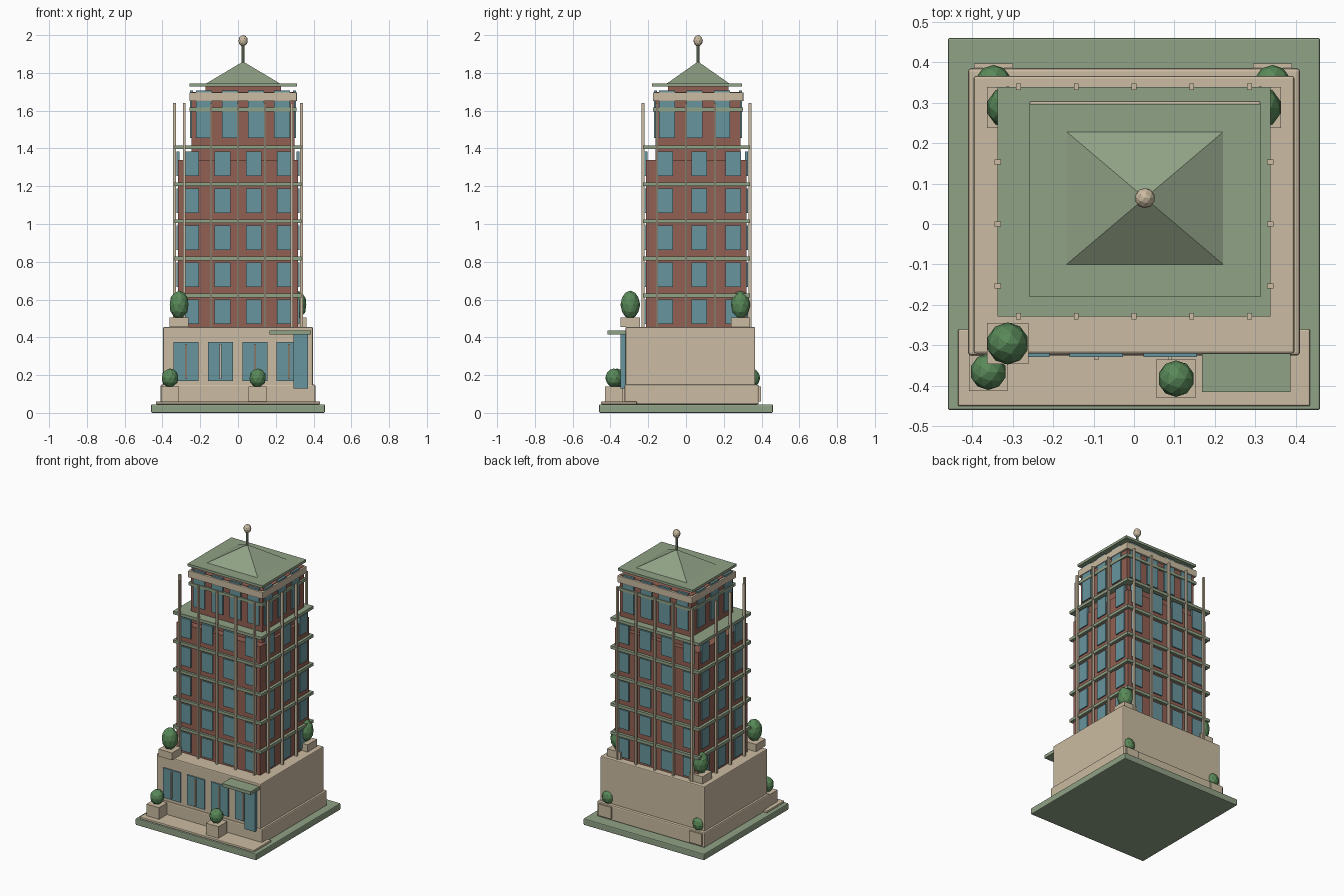
import bpy, bmesh, math
from mathutils import Matrix

cube = bpy.data.objects.get("Cube")
if cube:
    bpy.data.objects.remove(cube, do_unlink=True)


def material(name, rgb):
    m = bpy.data.materials.new(name)
    m.use_nodes = True
    m.diffuse_color = (*rgb, 1)
    m.node_tree.nodes["Principled BSDF"].inputs["Base Color"].default_value = (*rgb, 1)
    return m


GREEN = material("sage green", (0.28, 0.36, 0.24))
STONE = material("warm stone", (0.60, 0.50, 0.36))
BRICK = material("red brick", (0.29, 0.115, 0.085))
GLASS = material("blue glass", (0.14, 0.30, 0.34))
LEAF = material("leaf green", (0.10, 0.25, 0.10))


def finish(name, bm, mat, bevel=0):
    mesh = bpy.data.meshes.new(name)
    bm.to_mesh(mesh)
    bm.free()
    mesh.materials.append(mat)
    ob = bpy.data.objects.new(name, mesh)
    bpy.context.collection.objects.link(ob)
    if bevel:
        mod = ob.modifiers.new("Edge bevel", 'BEVEL')
        mod.width = bevel
        mod.segments = 2
    return ob


def add_box(bm, x, y, z):
    # x, y and z are (low, high) ranges
    size = [r[1] - r[0] for r in (x, y, z)]
    mid = [(r[0] + r[1]) / 2 for r in (x, y, z)]
    bmesh.ops.create_cube(bm, size=1, matrix=Matrix.Translation(mid) @ Matrix.Diagonal((*size, 1)))


def box(name, x, y, z, mat, bevel=0):
    bm = bmesh.new()
    add_box(bm, x, y, z)
    return finish(name, bm, mat, bevel)


def span(c, half):
    return (c - half, c + half)


def cone(name, x, y, z, r1, r2, sides, mat, scale=(1, 1), turn=0):
    bm = bmesh.new()
    bmesh.ops.create_cone(
        bm, cap_ends=True, segments=sides, radius1=r1, radius2=r2, depth=z[1] - z[0],
        matrix=Matrix.Translation((x, y, sum(z) / 2)) @ Matrix.Diagonal((*scale, 1, 1))
        @ Matrix.Rotation(turn, 4, 'Z'))
    return finish(name, bm, mat)


def ball(name, x, y, z, r, rz, mat):
    bm = bmesh.new()
    bmesh.ops.create_icosphere(
        bm, subdivisions=2, radius=1,
        matrix=Matrix.Translation((x, y, z)) @ Matrix.Diagonal((r, r, rz, 1)))
    return finish(name, bm, mat)


def windows(name, x, y, xs, ys, width, rows, proud=0.008):
    # Thin glass plates on all four walls of a block
    bm = bmesh.new()
    for z in rows:
        for c in xs:
            for wall in y:
                add_box(bm, span(c, width / 2), span(wall, proud), z)
        for c in ys:
            for wall in x:
                add_box(bm, span(wall, proud), span(c, width / 2), z)
    return finish(name, bm, GLASS)


# Ground, plinth and podium
box("base_slab", (-0.46, 0.46), (-0.46, 0.46), (0, 0.045), GREEN, 0.006)
box("front_pavement", (-0.435, 0.435), (-0.45, -0.26), (0.045, 0.06), STONE, 0.004)
box("plinth", (-0.41, 0.41), (-0.325, 0.385), (0.045, 0.15), STONE, 0.008)
box("podium", (-0.396, 0.396), (-0.32, 0.366), (0.14, 0.455), STONE, 0.006)

# Shop windows with mullions
for i in range(4):
    c = -0.275 + 0.182 * i
    box("shop_window", span(c, 0.066), (-0.328, -0.31), (0.17, 0.375), GLASS)
    box("shop_mullion", span(c, 0.005), (-0.336, -0.32), (0.18, 0.365), STONE)

# Entrance
box("entrance_door", (0.293, 0.37), (-0.346, -0.31), (0.13, 0.42), GLASS)
box("entrance_canopy", (0.168, 0.386), (-0.415, -0.315), (0.415, 0.437), GREEN)

# Lower tower
TX, TY = (-0.318, 0.318), (-0.213, 0.32)
box("lower_tower", TX, TY, (0.45, 1.34), BRICK)
STEP = 0.196
windows("lower_windows", TX, TY, [-0.247 + 0.165 * i for i in range(4)],
        [-0.11, 0.07, 0.25], 0.083,
        [(0.47 + STEP * i, 0.60 + STEP * i) for i in range(5)])
for i in range(5):
    box("floor_band", (-0.337, 0.337), (-0.228, 0.339), span(0.622 + STEP * i, 0.01), GREEN)

# Slender posts around the tower
bm = bmesh.new()
for i in range(-2, 3):
    for y in (-0.228, 0.339):
        add_box(bm, span(0.1425 * i, 0.006), span(y, 0.008), (0.455, 1.64))
for i in range(-1, 2):
    for x in (-0.337, 0.337):
        add_box(bm, span(x, 0.008), span(0.153 * i, 0.006), (0.455, 1.64))
finish("tower_posts", bm, STONE)

# Upper tower, set back towards one corner
CX, CY = 0.027, 0.064
UX, UY = span(CX, 0.272), span(CY, 0.225)
box("upper_tower", UX, UY, (1.33, 1.70), BRICK)
windows("upper_windows", UX, UY, [CX - 0.207 + 0.138 * i for i in range(4)],
        [-0.10, 0.045, 0.19], 0.085, [(1.455, 1.708)])
box("upper_band", span(CX, 0.284), span(CY, 0.238), span(1.606, 0.01), GREEN)
box("cornice", span(CX, 0.285), span(CY, 0.24), (1.65, 1.697), STONE, 0.004)

# Roof and finial
box("roof_neck", span(CX, 0.2), span(CY, 0.16), (1.69, 1.735), BRICK)
box("roof_eave", span(CX, 0.285), (-0.18, 0.296), (1.728, 1.745), GREEN)
cone("roof_pyramid", CX, CY, (1.744, 1.86), math.sqrt(2), 0, 4, GREEN, (0.195, 0.165), math.pi / 4)
cone("finial_pole", CX, CY, (1.84, 1.95), 0.008, 0.008, 8, GREEN)
ball("finial_ball", CX, CY, 1.97, 0.025, 0.03, STONE)


def planter(name, x, y, z, half, height, r, rz):
    box(name + "_box", span(x, half), span(y, half), (z, z + height), STONE)
    ball(name + "_shrub", x, y, z + height + rz * 0.9, r, rz, LEAF)


# Planters on the podium roof and at ground level
for x, y in ((-0.312, -0.295), (-0.312, 0.288), (0.312, 0.288)):
    planter("roof_planter", x, y, 0.455, 0.051, 0.05, 0.052, 0.075)
for x, y in ((-0.36, -0.365), (0.104, -0.382), (-0.347, 0.348), (0.342, 0.348)):
    planter("ground_planter", x, y, 0.06, 0.048, 0.08, 0.045, 0.05)
